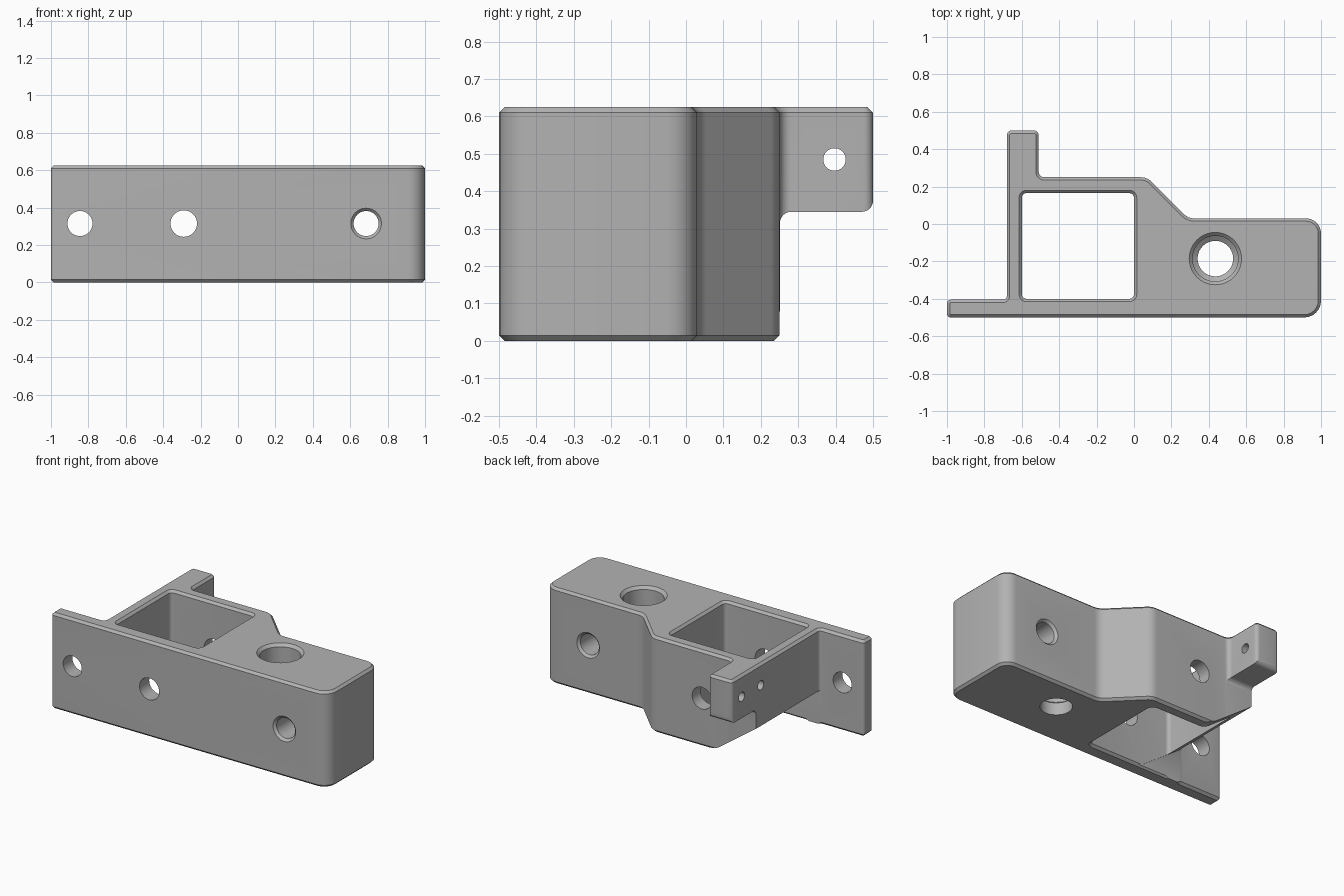
import bpy, bmesh, math
from mathutils import Vector, Matrix

cube = bpy.data.objects.get("Cube")
if cube:
    bpy.data.objects.remove(cube, do_unlink=True)

grey = bpy.data.materials.new("plain grey")
grey.use_nodes = True
COLOUR = (0.45, 0.45, 0.45, 1)
grey.diffuse_color = COLOUR
grey.node_tree.nodes["Principled BSDF"].inputs["Base Color"].default_value = COLOUR


def rounded(corners, inset=0, steps=6):
    """Counter-clockwise polygon of (x, y, radius), inset and with round corners."""
    ring = []
    for i, (x, y, r) in enumerate(corners):
        c = Vector((x, y))
        d1 = (c - Vector(corners[i - 1][:2])).normalized()
        d2 = (Vector(corners[(i + 1) % len(corners)][:2]) - c).normalized()
        n1, n2 = Vector((-d1.y, d1.x)), Vector((-d2.y, d2.x))
        c = c + (n1 + n2) * inset / (1 + n1.dot(n2))
        turn = math.atan2(d1.x * d2.y - d1.y * d2.x, d1.dot(d2))
        side = math.copysign(1, turn)
        if r == 0:
            ring.append(c)
            continue
        r = max(r - side * inset, 0.002)
        centre = c - d1 * r * math.tan(abs(turn) / 2) + n1 * side * r
        for k in range(steps + 1):
            ring.append(centre - Matrix.Rotation(turn * k / steps, 2) @ n1 * side * r)
    return ring


def circle(u, v, r, n=40):
    return [Vector((u + r * math.cos(math.tau * k / n), v + r * math.sin(math.tau * k / n)))
            for k in range(n)]


def loft(name, levels, axis="z"):
    """Closed solid through matching rings, given as (height, ring) along an axis."""
    place = {"z": lambda u, v, w: (u, v, w),
             "y": lambda u, v, w: (u, w, v),
             "x": lambda u, v, w: (w, u, v)}[axis]
    bm = bmesh.new()
    rings = [[bm.verts.new(place(p.x, p.y, w)) for p in ring] for w, ring in levels]
    for a, b in zip(rings, rings[1:]):
        for i in range(len(a)):
            bm.faces.new((a[i - 1], a[i], b[i], b[i - 1]))
    bm.faces.new(rings[0])
    bm.faces.new(rings[-1])
    bmesh.ops.recalc_face_normals(bm, faces=bm.faces)
    mesh = bpy.data.meshes.new(name)
    bm.to_mesh(mesh)
    bm.free()
    mesh.materials.append(grey)
    ob = bpy.data.objects.new(name, mesh)
    bpy.context.collection.objects.link(ob)
    return ob


def cut(target, cutter):
    mod = target.modifiers.new(cutter.name, "BOOLEAN")
    mod.operation, mod.solver, mod.object = "DIFFERENCE", "EXACT", cutter
    bpy.context.view_layer.objects.active = target
    bpy.ops.object.modifier_apply(modifier=mod.name)
    bpy.data.objects.remove(cutter, do_unlink=True)


def bore(name, u, v, profile, axis):
    cut(bracket, loft(name, [(w, circle(u, v, r)) for w, r in profile], axis))


# Bracket body with chamfered rims
H, C = 0.625, 0.015
outline = [(-1, -0.5, 0.02), (1, -0.5, 0.09), (1, 0.03, 0.08), (0.29, 0.03, 0.08),
           (0.07, 0.25, 0.08), (-0.51, 0.25, 0.03), (-0.51, 0.5, 0.025),
           (-0.68, 0.5, 0.025), (-0.68, -0.405, 0.02), (-1, -0.405, 0.02)]
bracket = loft("bracket", [(w, rounded(outline, inset)) for w, inset in
                           ((0, C), (C, 0), (H - C, 0), (H, C))])

# Space under the rear tab
under_tab = [(0.251, -0.1, 0), (0.6, -0.1, 0), (0.6, 0.385, 0), (0.5, 0.385, 0),
             (0.5, 0.345, 0.03), (0.251, 0.345, 0.03)]
ring = rounded(under_tab)
cut(bracket, loft("tab_clearance", [(-0.8, ring), (-0.465, ring)], "x"))

# Square pocket right through, flared at both rims
pocket = [(-0.6, -0.4, 0.025), (0, -0.4, 0.025), (0, 0.165, 0.025), (-0.6, 0.165, 0.025)]
cut(bracket, loft("pocket", [(w, rounded(pocket, -flare)) for w, flare in
                             ((-C, 2 * C), (C, 0), (H - C, 0), (H + C, 2 * C))]))

# Sloping lower corner behind the front plate
slope = [(-0.8, -0.1, 0), (-0.3, -0.1, 0), (-0.3, -0.01, 0), (-0.36, 0.005, 0),
         (-0.41, 0.025, 0), (-0.8, 0.305, 0)]
ring = rounded(slope)
cut(bracket, loft("slope_clearance", [(-0.404, ring), (0.3, ring)], "y"))

# Cross holes from front to back
bore("flange_hole", -0.845, 0.315, ((-0.6, 0.067), (0, 0.067)), "y")
bore("pocket_hole", -0.29, 0.315, ((-0.6, 0.071), (0.4, 0.071)), "y")
bore("block_hole", 0.685, 0.315, ((-0.515, 0.097), (-0.485, 0.067),
                                  (0.015, 0.067), (0.045, 0.097)), "y")

# Stepped upright bore
bore("upright_bore", 0.435, -0.185, ((-0.1, 0.095), (0.08, 0.095), (0.1, 0.122),
                                     (H - 0.018, 0.122), (H + 0.018, 0.158)), "z")

# Small holes in the tab and in the end of the rear wall
bore("tab_hole", 0.397, 0.485, ((-0.8, 0.03), (-0.4, 0.03)), "x")
bore("wall_hole", 0.2, 0.485, ((-0.8, 0.03), (-0.4, 0.03)), "x")

# Smooth shading with sharp edges kept
bpy.ops.object.select_all(action="DESELECT")
bracket.select_set(True)
bpy.context.view_layer.objects.active = bracket
bpy.ops.object.shade_smooth_by_angle(angle=math.radians(30))
